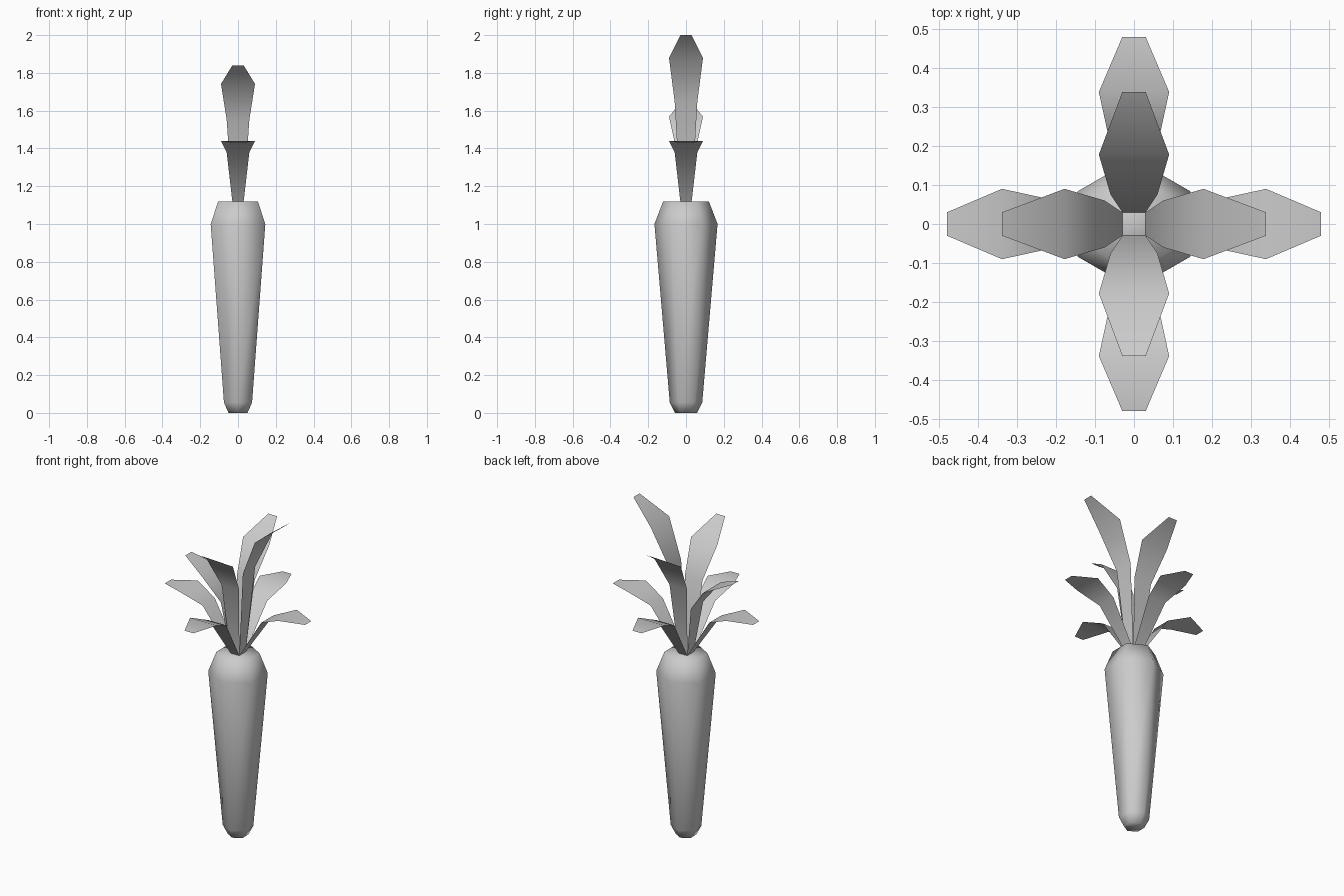
import bpy, bmesh, math
from mathutils import Matrix

if "Cube" in bpy.data.objects:
    bpy.data.objects.remove(bpy.data.objects["Cube"])


def finish(bm, name):
    mesh = bpy.data.meshes.new(name)
    bm.to_mesh(mesh)
    bm.free()
    mesh.shade_smooth()
    obj = bpy.data.objects.new(name, mesh)
    bpy.context.collection.objects.link(obj)
    return obj


# Six-sided tapered root, corners on the y axis
bm = bmesh.new()
profile = [(0.058, 0.0), (0.086, 0.055), (0.167, 1.0), (0.121, 1.12)]
rings = []
for r, z in profile:
    angles = [math.radians(90 + 60 * i) for i in range(6)]
    rings.append([bm.verts.new((r * math.cos(a), r * math.sin(a), z)) for a in angles])
for low, high in zip(rings, rings[1:]):
    for i in range(6):
        j = (i + 1) % 6
        bm.faces.new((low[i], low[j], high[j], high[i]))
bm.faces.new(rings[0][::-1])
bm.faces.new(rings[-1])
finish(bm, "carrot_root")


# Thin leaf blade: rows of (distance out, height, half width)
def leaf(name, rows, angle):
    bm = bmesh.new()
    pairs = [(bm.verts.new((r, -w, z)), bm.verts.new((r, w, z))) for r, z, w in rows]
    for (a, b), (c, d) in zip(pairs, pairs[1:]):
        bm.faces.new((a, c, d, b))
    bm.transform(Matrix.Rotation(math.radians(angle), 4, 'Z'))
    return finish(bm, name)


# Inner upright leaves differ in height; outer leaves droop evenly
BASE = 1.12
inner_heights = [0.88, 0.72, 0.52, 0.72]
for i, h in enumerate(inner_heights):
    leaf(f"inner_leaf_{i + 1}",
         [(0.03, BASE, 0.03), (0.075, BASE + 0.6 * h, 0.06),
          (0.178, BASE + 0.863 * h, 0.09), (0.338, BASE + h, 0.03)], 90 * i)
    leaf(f"outer_leaf_{i + 1}",
         [(0.03, BASE, 0.03), (0.20, 1.38, 0.06),
          (0.338, 1.44, 0.09), (0.479, 1.43, 0.03)], 90 * i)
